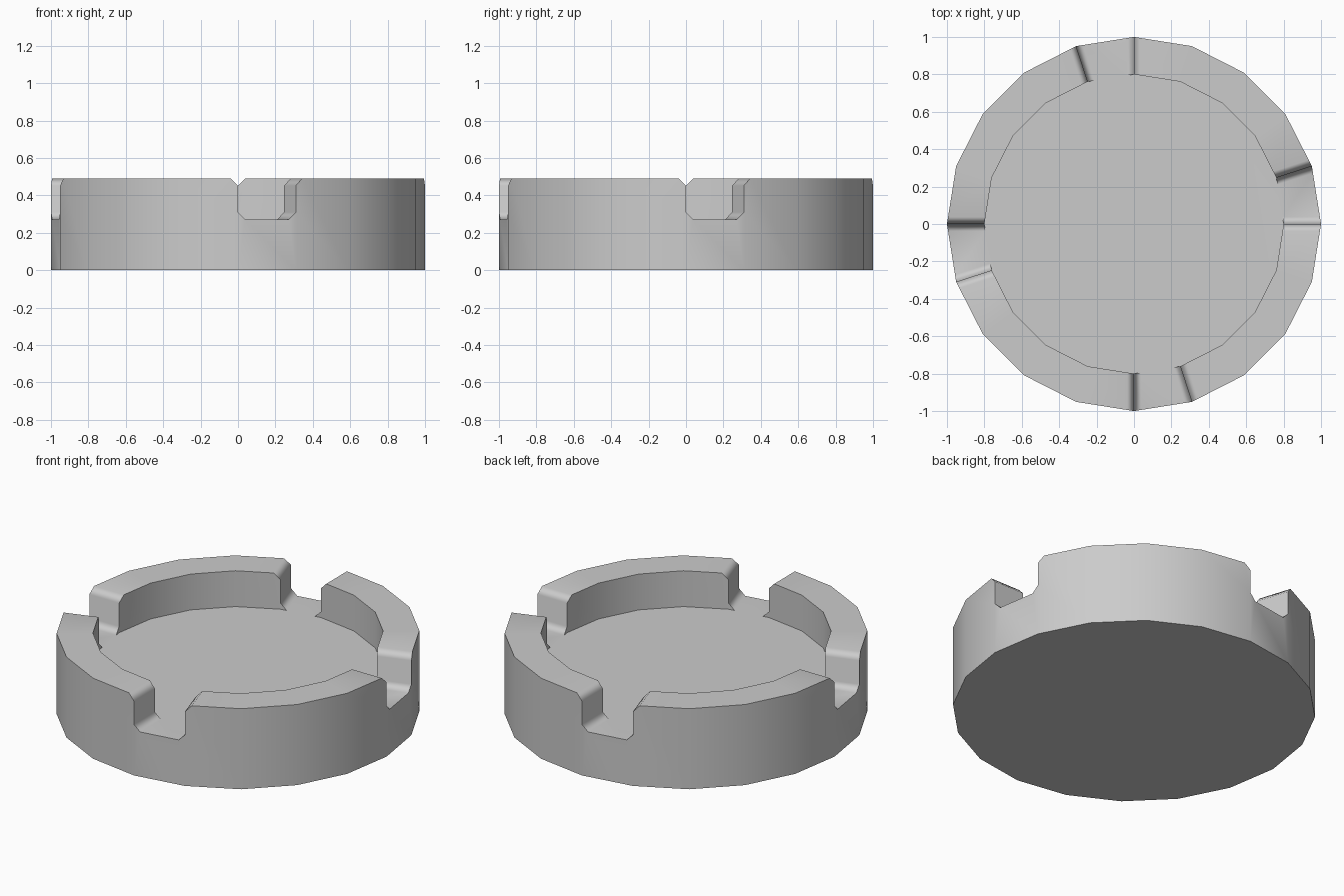
import bpy, bmesh, math

if "Cube" in bpy.data.objects:
    bpy.data.objects.remove(bpy.data.objects["Cube"])

N, R_OUT, R_IN = 20, 1.0, 0.8
TOP, FLOOR, BEV = 0.49, 0.272, 0.038

bm = bmesh.new()
cache = {}


def vert(r, t, off, z):
    """Vertex on a 20-sided ring: corner t, shifted by a distance along the side."""
    t %= N
    key = (r, t, off, round(z, 4))
    if key not in cache:
        def corner(i):
            a = 2 * math.pi * i / N
            return r * math.cos(a), r * math.sin(a)
        (x, y), (nx, ny) = corner(t), corner(t + (1 if off >= 0 else -1))
        f = abs(off) / math.hypot(nx - x, ny - y)
        cache[key] = bm.verts.new((x + (nx - x) * f, y + (ny - y) * f, z))
    return cache[key]


def face(*vs):
    bm.faces.new(vs)


lo, hi = FLOOR + BEV, TOP - BEV
floor_ring = []
for q in range(0, N, 5):
    # chamfered outline of one notch followed by four rim sides: (corner, offset, height)
    line = [(q, 0, hi), (q, 0, lo), (q, BEV, FLOOR), (q + 1, -BEV, FLOOR),
            (q + 1, 0, lo), (q + 1, 0, hi), (q + 1, BEV, TOP), (q + 2, 0, TOP),
            (q + 3, 0, TOP), (q + 4, 0, TOP), (q + 5, -BEV, TOP), (q + 5, 0, hi)]
    # top surface of rim and notch
    for a, b in zip(line, line[1:]):
        face(vert(R_IN, *a), vert(R_OUT, *a), vert(R_OUT, *b), vert(R_IN, *b))
    # upper outline of each side
    sides = [line[1:5], line[4:8], line[7:9], line[8:10],
             line[9:12] + [(q + 5, 0, lo)]]
    for j, s in enumerate(sides):
        face(vert(R_OUT, q + j, 0, 0), vert(R_OUT, q + j + 1, 0, 0),
             *[vert(R_OUT, *p) for p in reversed(s)])
        a, b = vert(R_IN, q + j, 0, FLOOR), vert(R_IN, q + j + 1, 0, FLOOR)
        floor_ring.append(a)
        inner = [vert(R_IN, *p) for p in s]
        if j == 0:
            face(a, inner[0], inner[1])
            face(inner[2], inner[3], b)
            floor_ring += inner[1:3]
        else:
            face(b, a, *inner)
# dish floor and underside
face(*floor_ring)
face(*[vert(R_OUT, i, 0, 0) for i in reversed(range(N))])
bmesh.ops.recalc_face_normals(bm, faces=bm.faces)

mesh = bpy.data.meshes.new("notched_dish")
bm.to_mesh(mesh)
bm.free()
dish = bpy.data.objects.new("notched_dish", mesh)
bpy.context.collection.objects.link(dish)
bpy.context.view_layer.objects.active = dish
dish.select_set(True)
bpy.ops.object.shade_smooth_by_angle(angle=math.radians(50))
wn = dish.modifiers.new("weighted_normals", 'WEIGHTED_NORMAL')
wn.keep_sharp = True
